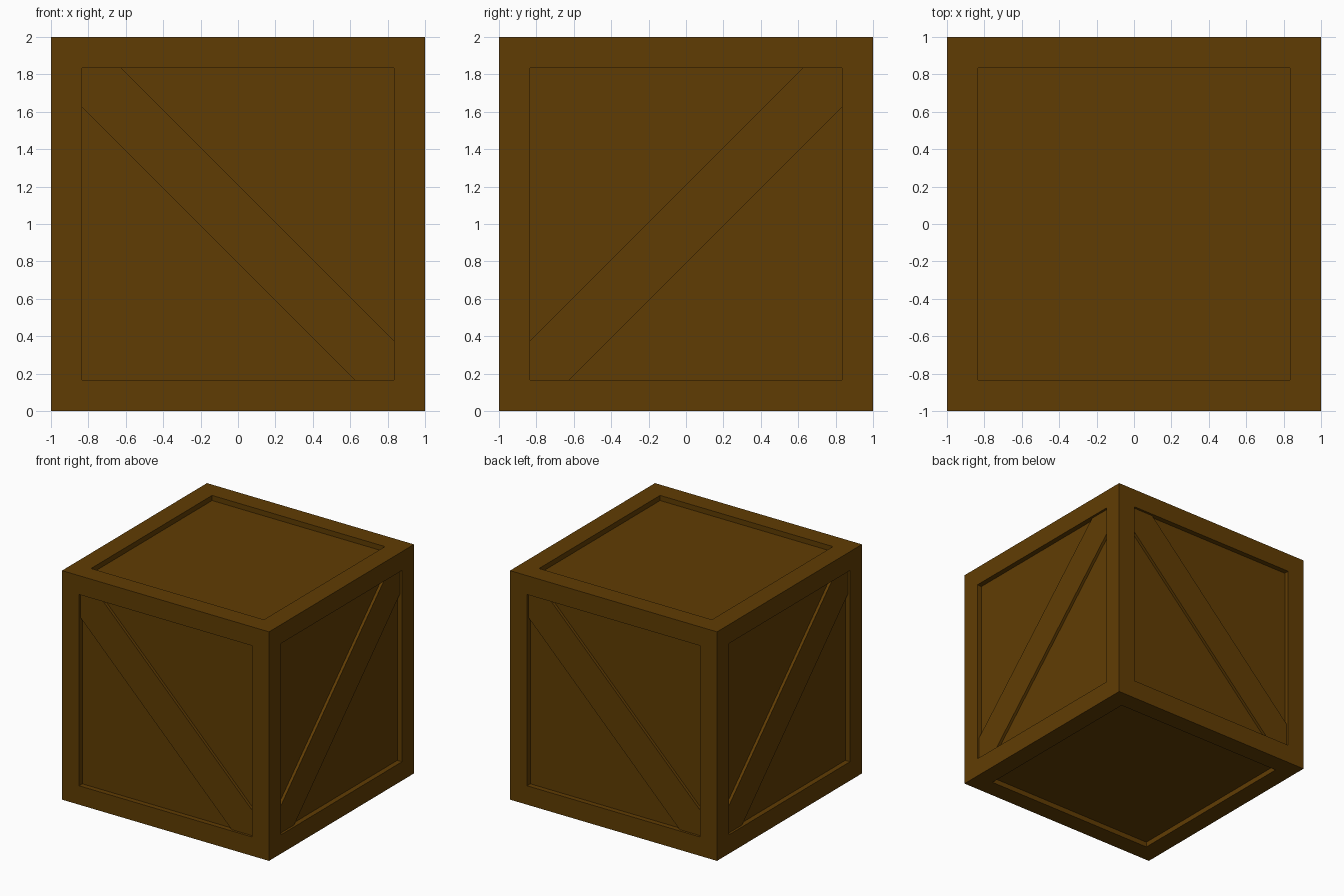
import bpy, bmesh
from math import pi
from mathutils import Matrix

if "Cube" in bpy.data.objects:
    bpy.data.objects.remove(bpy.data.objects["Cube"])

PANEL = 0.835          # half width of the sunken panels
RECESS = 0.045         # panel depth below the frame
BRACE_DEPTH = 0.02     # brace surface depth below the frame
CUT = 0.625            # where the brace edges meet the frame

wood = bpy.data.materials.new("dark_wood")
wood.diffuse_color = (0.118, 0.046, 0.001, 1)
wood.use_nodes = True
wood.node_tree.nodes["Principled BSDF"].inputs["Base Color"].default_value = wood.diffuse_color


def add_object(name, bm):
    bmesh.ops.recalc_face_normals(bm, faces=bm.faces)
    mesh = bpy.data.meshes.new(name)
    bm.to_mesh(mesh)
    bm.free()
    mesh.materials.append(wood)
    obj = bpy.data.objects.new(name, mesh)
    bpy.context.collection.objects.link(obj)
    return obj


# Crate body: cube with a flat frame and a straight-walled sunken panel per face
bm = bmesh.new()
bmesh.ops.create_cube(bm, size=2, matrix=Matrix.Translation((0, 0, 1)))
bm.normal_update()
faces = bm.faces[:]
bmesh.ops.inset_individual(bm, faces=faces, thickness=1 - PANEL, use_even_offset=True)
bm.normal_update()
bmesh.ops.inset_individual(bm, faces=faces, thickness=0, depth=-RECESS)
add_object("crate_body", bm)


# Diagonal brace fitted corner to corner inside a side panel
def brace(name, turn, flip):
    p, c = PANEL, CUT
    outline = [(-p, p), (-c, p), (p, -c), (p, -p), (c, -p), (-p, c)]
    bm = bmesh.new()
    verts = [bm.verts.new((u * flip, BRACE_DEPTH - 1, 1 + v)) for u, v in outline]
    face = bm.faces.new(verts)
    ext = bmesh.ops.extrude_face_region(bm, geom=[face], use_keep_orig=True)
    back = [g for g in ext["geom"] if isinstance(g, bmesh.types.BMVert)]
    bmesh.ops.translate(bm, verts=back, vec=(0, RECESS - BRACE_DEPTH + 0.005, 0))
    bmesh.ops.rotate(bm, verts=bm.verts[:], cent=(0, 0, 0),
                     matrix=Matrix.Rotation(turn * pi / 2, 3, 'Z'))
    add_object(name, bm)


for i, side in enumerate(("front", "right", "back", "left")):
    brace(side + "_brace", i, -1 if i % 2 else 1)
